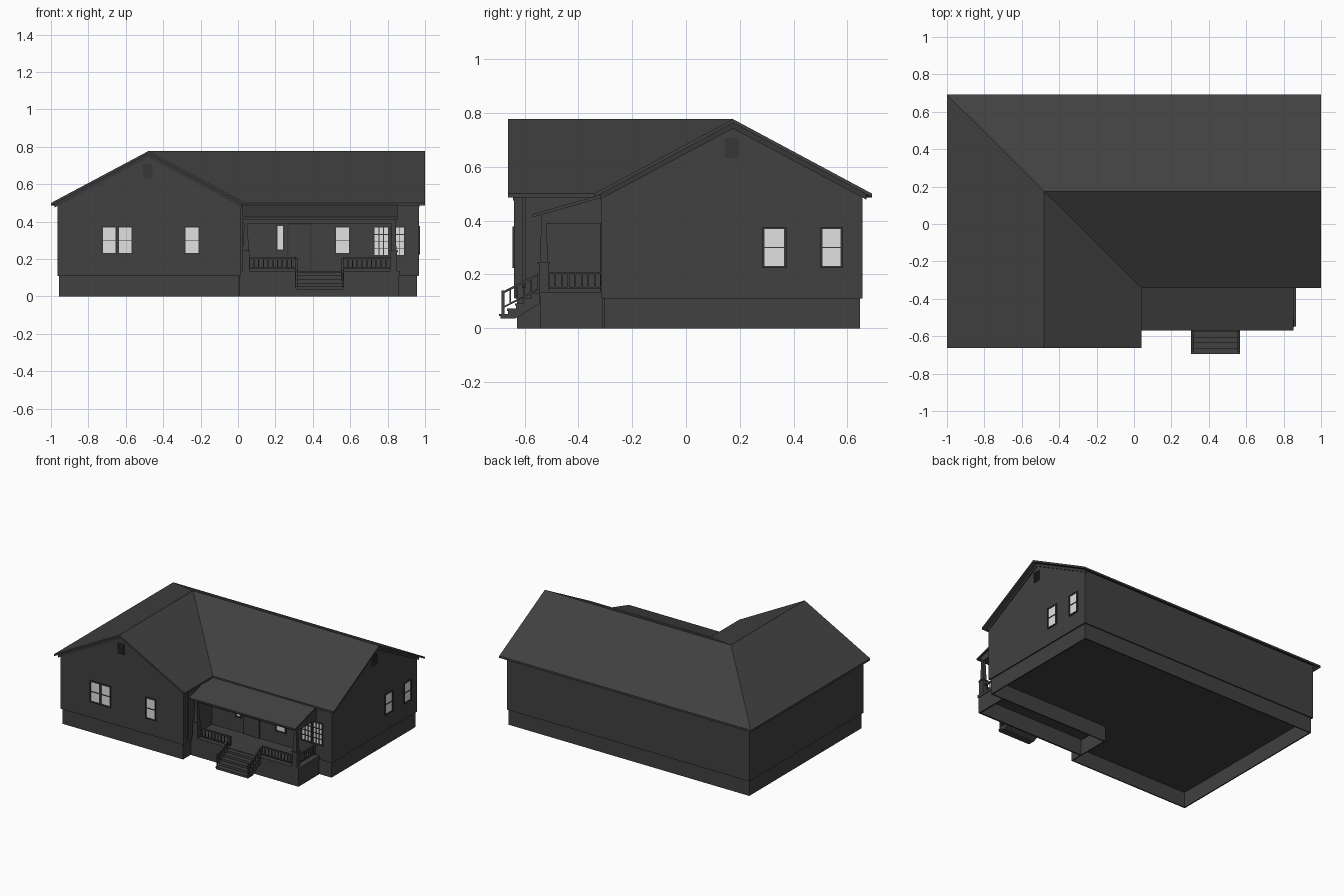
import bpy, bmesh
from mathutils import Vector

cube = bpy.data.objects.get("Cube")
if cube:
    bpy.data.objects.remove(cube, do_unlink=True)


def material(name, value):
    m = bpy.data.materials.new(name)
    m.use_nodes = True
    colour = (value, value, value, 1)
    m.diffuse_color = colour
    bsdf = m.node_tree.nodes["Principled BSDF"]
    bsdf.inputs["Base Color"].default_value = colour
    bsdf.inputs["Roughness"].default_value = 0.8
    return m


GREY = material("charcoal grey", 0.052)
DARK = material("dark trim grey", 0.038)
GLASS = material("pale window glass", 0.75)


def finish(name, bm, mat):
    bmesh.ops.recalc_face_normals(bm, faces=bm.faces)
    me = bpy.data.meshes.new(name)
    bm.to_mesh(me)
    bm.free()
    me.materials.append(mat)
    ob = bpy.data.objects.new(name, me)
    bpy.context.collection.objects.link(ob)
    return ob


def boxes(name, spans, mat=GREY):
    """One object from boxes, each given as (x0, x1, y0, y1, z0, z1)."""
    bm = bmesh.new()
    for x0, x1, y0, y1, z0, z1 in spans:
        made = bmesh.ops.create_cube(bm, size=1)["verts"]
        for v in made:
            v.co = Vector(((x0 + x1) / 2 + v.co.x * (x1 - x0),
                           (y0 + y1) / 2 + v.co.y * (y1 - y0),
                           (z0 + z1) / 2 + v.co.z * (z1 - z0)))
    return finish(name, bm, mat)


def prism(name, outline, axis, a, b, mat=GREY, capped=True):
    """Extrude a 2D outline along an axis from a to b."""
    place = {"x": lambda p, t: (t, p[0], p[1]),
             "y": lambda p, t: (p[0], t, p[1]),
             "z": lambda p, t: (p[0], p[1], t)}[axis]
    bm = bmesh.new()
    lo = [bm.verts.new(place(p, a)) for p in outline]
    hi = [bm.verts.new(place(p, b)) for p in outline]
    n = len(outline)
    for i in range(n):
        j = (i + 1) % n
        bm.faces.new((lo[i], lo[j], hi[j], hi[i]))
    if capped:
        bm.faces.new(lo[::-1])
        bm.faces.new(hi)
    return finish(name, bm, mat)


def l_plan(inset):
    i = inset
    return [(-0.965 + i, -0.637 + i), (0.012 - i, -0.637 + i), (0.012 - i, -0.312 + i),
            (0.965 - i, -0.312 + i), (0.965 - i, 0.656 - i), (-0.965 + i, 0.656 - i)]


# Foundation ring, open below, and the house body on it
ring = prism("foundation", l_plan(0.009), "z", 0, 0.112, capped=False)
solid = ring.modifiers.new("wall thickness", "SOLIDIFY")
solid.thickness = 0.012
solid.offset = -1
prism("house_walls", l_plan(0), "z", 0.11, 0.502)

# Gable ends
prism("front_gable", [(-0.965, 0.49), (0.012, 0.49), (-0.48, 0.758)], "y", -0.637, -0.3)
prism("right_gable", [(-0.312, 0.49), (0.656, 0.49), (0.175, 0.758)], "x", 0.8, 0.965)

# Joined roof: front gable wing, right gable, one hip and one valley
points = {"a": (-1, -0.662, 0.5), "b": (-0.48, -0.662, 0.777), "c": (0.04, -0.662, 0.5),
          "v": (0.04, -0.342, 0.5), "r": (-0.48, 0.175, 0.777), "e": (1, -0.342, 0.5),
          "g": (1, 0.175, 0.777), "h": (1, 0.692, 0.5), "k": (-1, 0.692, 0.5)}
bm = bmesh.new()
top = {k: bm.verts.new(p) for k, p in points.items()}
low = {k: bm.verts.new((p[0], p[1], p[2] - 0.014)) for k, p in points.items()}
for face in ("abrk", "cvrb", "vegr", "ghkr"):
    bm.faces.new([top[k] for k in face])
    bm.faces.new([low[k] for k in reversed(face)])
rim = "abcveghk"
for p, q in zip(rim, rim[1:] + rim[0]):
    bm.faces.new((top[p], top[q], low[q], low[p]))
finish("main_roof", bm, GREY)

# Rake boards below the gable overhangs
for side in (-1, 1):
    for name, axis, mid, half, a, b in (("front_rake", "y", -0.48, 0.5, -0.643, -0.634),
                                        ("right_rake", "x", 0.175, 0.495, 0.96, 0.971)):
        end = 0.764 - half * 0.533
        prism(name, [(mid, 0.764), (mid + side * half, end),
                     (mid + side * half, end - 0.022), (mid, 0.742)], axis, a, b, DARK)


def on_wall(wall, u0, u1, z0, z1, d0, d1):
    """Box placed on a wall; d is the distance out from the wall face."""
    if wall == "right":
        return (0.965 + d0, 0.965 + d1, u0, u1, z0, z1)
    y = -0.637 if wall == "wing" else -0.312
    return (u0, u1, y - d1, y - d0, z0, z1)


def window(name, wall, u0, u1, z0, z1, cols=1, rows=2, t=0.008):
    boxes(name + "_glass", [on_wall(wall, u0, u1, z0, z1, -0.002, 0.003)], GLASS)
    bars = [(u0 - t, u0, z0 - t, z1 + t), (u1, u1 + t, z0 - t, z1 + t),
            (u0, u1, z0 - t, z0), (u0, u1, z1, z1 + t)]
    for i in range(1, cols):
        u = u0 + (u1 - u0) * i / cols
        bars.append((u - 0.002, u + 0.002, z0, z1))
    for i in range(1, rows):
        z = z0 + (z1 - z0) * i / rows
        bars.append((u0, u1, z - 0.002, z + 0.002))
    boxes(name + "_frame", [on_wall(wall, *b, -0.002, 0.008) for b in bars], DARK)


window("double_window_right", "wing", -0.722, -0.655, 0.232, 0.37)
window("double_window_left", "wing", -0.637, -0.57, 0.232, 0.37)
window("wing_window", "wing", -0.28, -0.212, 0.232, 0.37)
window("porch_window", "main", 0.525, 0.594, 0.232, 0.37)
window("sidelight", "main", 0.21, 0.24, 0.25, 0.378, rows=1)
window("grid_window_right", "main", 0.73, 0.802, 0.222, 0.368, 3, 4)
window("grid_window_left", "main", 0.82, 0.888, 0.222, 0.368, 3, 4)
window("side_window_front", "right", 0.292, 0.365, 0.232, 0.368)
window("side_window_back", "right", 0.508, 0.575, 0.232, 0.368)

# Louvred gable vents
for name, wall, mid in (("front_vent", "wing", -0.483), ("right_vent", "right", 0.17)):
    slats = [on_wall(wall, mid - 0.026, mid + 0.026, 0.632, 0.707, -0.002, 0.003)]
    for i in range(6):
        z = 0.634 + i * 0.0125
        slats.append(on_wall(wall, mid - 0.024, mid + 0.024, z, z + 0.006, 0, 0.008))
    boxes(name, slats, DARK)

# Front door with casing and panels
boxes("front_door", [on_wall("main", 0.27, 0.385, 0.135, 0.382, 0, 0.004)])
boxes("door_casing", [on_wall("main", 0.262, 0.27, 0.135, 0.39, 0, 0.008),
                      on_wall("main", 0.385, 0.393, 0.135, 0.39, 0, 0.008),
                      on_wall("main", 0.262, 0.393, 0.382, 0.39, 0, 0.008)], DARK)

# Porch base, open below, with a deck slab
boxes("porch_base", [(0.005, 0.86, -0.542, -0.53, 0, 0.12), (0.848, 0.86, -0.53, -0.31, 0, 0.12)])
boxes("porch_deck", [(0.01, 0.865, -0.547, -0.311, 0.115, 0.135)])

# Porch roof with its beam and closed ends
prism("porch_roof", [(-0.57, 0.412), (-0.312, 0.486), (-0.312, 0.498), (-0.57, 0.424)],
      "x", 0.012, 0.853)
prism("porch_ceiling", [(-0.538, 0.39), (-0.311, 0.39), (-0.311, 0.487), (-0.538, 0.422)],
      "x", 0.012, 0.843)

# Tapered columns on square pedestals
for name, x in (("right_column", 0.042), ("left_column", 0.832)):
    boxes(name + "_pedestal", [(x - 0.019, x + 0.019, -0.547, -0.509, 0.13, 0.238),
                               (x - 0.023, x + 0.023, -0.551, -0.505, 0.238, 0.246)])
    bm = bmesh.new()
    shaft = bmesh.ops.create_cube(bm, size=1)["verts"]
    for v in shaft:
        w = 0.02 if v.co.z > 0 else 0.03
        v.co = (x + v.co.x * w, -0.528 + v.co.y * w, 0.316 + v.co.z * 0.148)
    finish(name, bm, GREY)


def railing(name, start, end, count):
    """Level or sloping railing; start and end are (x, y, floor height)."""
    s, e = Vector(start), Vector(end)
    along_x = abs(e.x - s.x) > abs(e.y - s.y)
    spans = []
    for i in range(count + 1):
        p = s.lerp(e, i / count)
        spans.append((p.x - 0.003, p.x + 0.003, p.y - 0.003, p.y + 0.003, p.z + 0.012, p.z + 0.07))
    boxes(name + "_balusters", spans)
    for part, h, t in (("top_rail", 0.066, 0.009), ("bottom_rail", 0.012, 0.007)):
        if along_x:
            prism(name + "_" + part, [(s.x, s.z + h), (e.x, e.z + h), (e.x, e.z + h + t),
                                      (s.x, s.z + h + t)], "y", s.y - 0.006, s.y + 0.006)
        else:
            prism(name + "_" + part, [(s.y, s.z + h), (e.y, e.z + h), (e.y, e.z + h + t),
                                      (s.y, s.z + h + t)], "x", s.x - 0.006, s.x + 0.006)


railing("porch_railing_right", (0.06, -0.528, 0.135), (0.312, -0.528, 0.135), 10)
railing("porch_railing_left", (0.562, -0.528, 0.135), (0.815, -0.528, 0.135), 10)
railing("porch_railing_side", (0.832, -0.51, 0.135), (0.832, -0.314, 0.135), 8)

# Front steps with a sloping underside, and handrails
steps = [(-0.545, 0.09), (-0.545, 0.135)]
for i in range(5):
    y = -0.545 - i * 0.029
    z = 0.128 - i * 0.019
    steps += [(y, z), (y - 0.029, z)]
steps += [(-0.69, 0.036), (-0.635, 0.036)]
prism("front_steps", steps, "x", 0.31, 0.562)
for i in range(5):
    y = -0.545 - i * 0.029
    boxes("step_tread", [(0.306, 0.566, y - 0.033, y, 0.122 - i * 0.019, 0.13 - i * 0.019)])
for name, x in (("step_railing_right", 0.312), ("step_railing_left", 0.56)):
    railing(name, (x, -0.68, 0.062), (x, -0.548, 0.13), 5)
    boxes(name + "_post", [(x - 0.005, x + 0.005, -0.685, -0.675, 0.05, 0.14)])

# Downspout on the wing wall beside the porch, and corner boards
boxes("downspout", [(0.012, 0.026, -0.61, -0.595, 0.15, 0.49)])
boxes("corner_boards", [(x - 0.007, x + 0.007, y - 0.007, y + 0.007, 0.112, 0.495)
                        for x, y in ((0.008, -0.633), (0.961, -0.308))])
